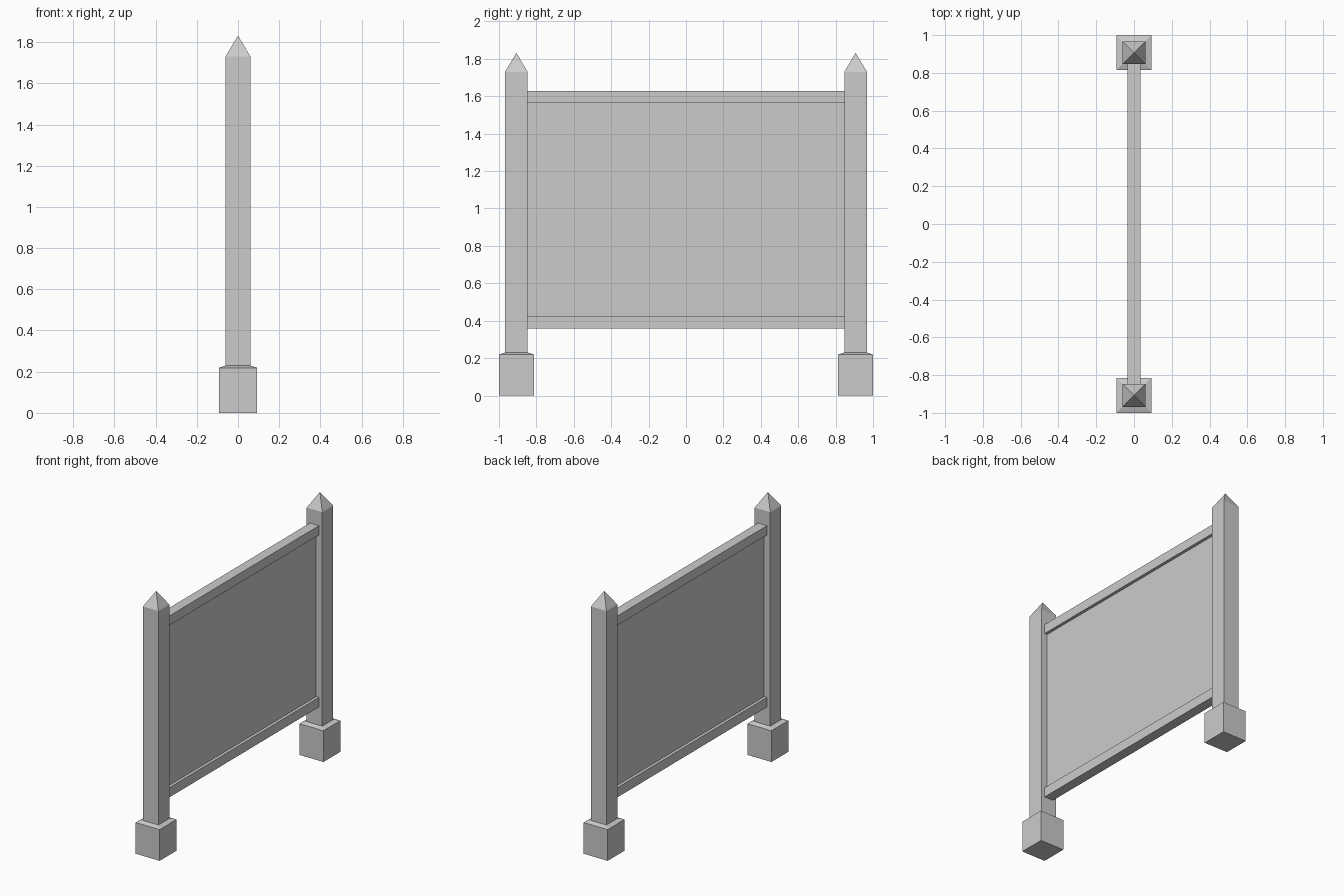
import bpy, bmesh

if "Cube" in bpy.data.objects:
    bpy.data.objects.remove(bpy.data.objects["Cube"])

def loft(name, sections, y):
    """Stack of rectangles (half_x, half_y, z); a zero half width makes a point."""
    bm = bmesh.new()
    rings = []
    for hx, hy, z in sections:
        if hx == 0:
            rings.append([bm.verts.new((0, y, z))])
        else:
            rings.append([bm.verts.new((sx * hx, y + sy * hy, z))
                          for sx, sy in ((-1, -1), (1, -1), (1, 1), (-1, 1))])
    for a, b in zip(rings, rings[1:]):
        for i in range(4):
            j = (i + 1) % 4
            top = [b[0]] if len(b) == 1 else [b[j], b[i]]
            bm.faces.new([a[i], a[j]] + top)
    bm.faces.new(rings[0][::-1])
    if len(rings[-1]) == 4:
        bm.faces.new(rings[-1])
    mesh = bpy.data.meshes.new(name)
    bm.to_mesh(mesh)
    bm.free()
    obj = bpy.data.objects.new(name, mesh)
    bpy.context.collection.objects.link(obj)
    return obj

POST_Y = 0.907
POST_HALF = 0.0605
BASE_HALF = 0.093
SPAN = POST_Y - POST_HALF

for side, y in (("left", -POST_Y), ("right", POST_Y)):
    # Footing block with a shallow sloped top
    loft(side + "_footing", [(BASE_HALF, BASE_HALF, 0),
                             (BASE_HALF, BASE_HALF, 0.219),
                             (POST_HALF, POST_HALF, 0.23)], y)
    # Square post with a pyramid point
    loft(side + "_post", [(POST_HALF, POST_HALF, 0.23),
                          (POST_HALF, POST_HALF, 1.73),
                          (0, 0, 1.832)], y)

# Rails and thin infill panel between the posts
for name, half_x, z0, z1 in (("bottom_rail", 0.035, 0.357, 0.425),
                             ("panel", 0.014, 0.425, 1.563),
                             ("top_rail", 0.035, 1.563, 1.629)):
    loft(name, [(half_x, SPAN, z0), (half_x, SPAN, z1)], 0)
